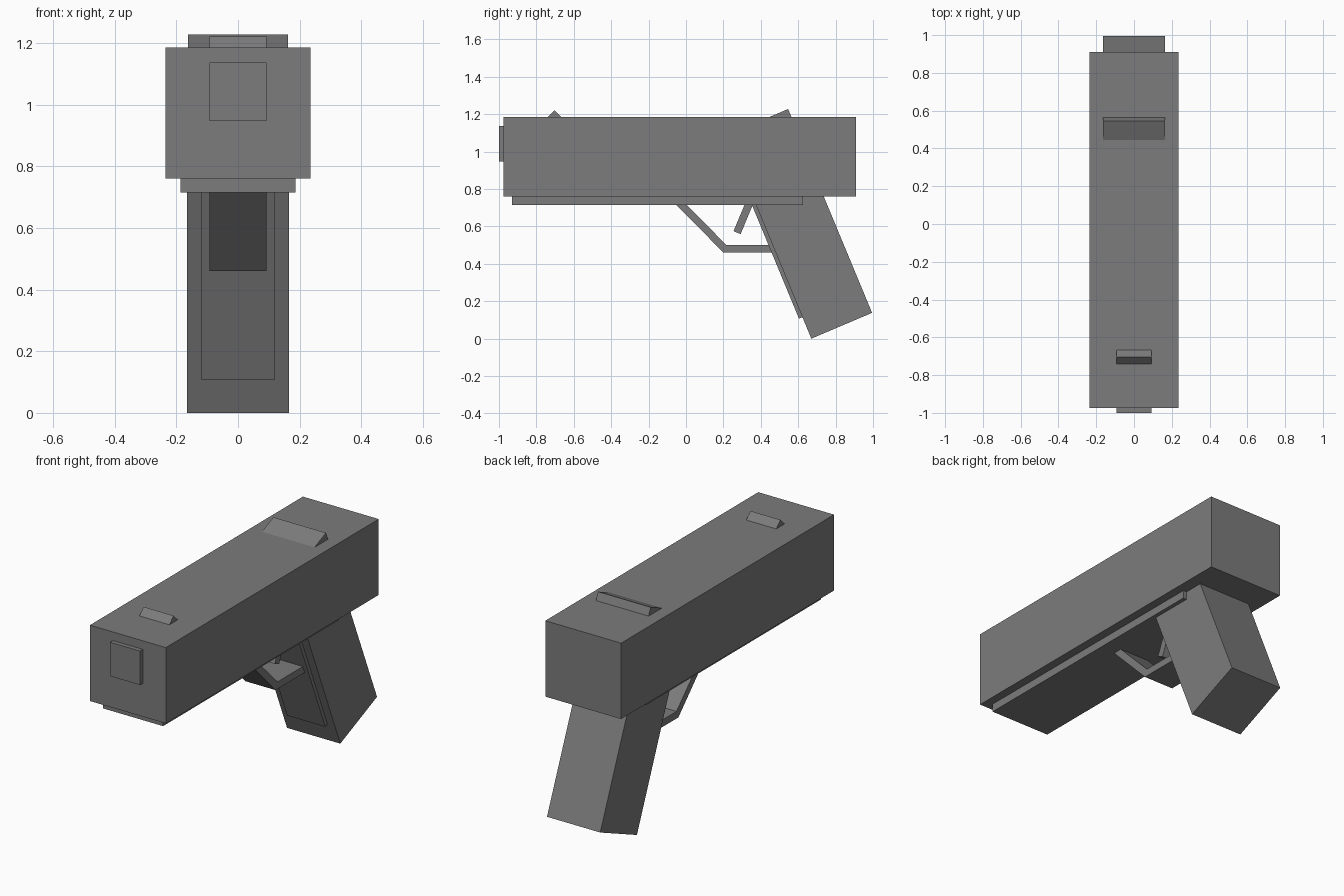
import bpy
import bmesh

cube = bpy.data.objects.get("Cube")
if cube:
    bpy.data.objects.remove(cube, do_unlink=True)

# Single grey material
grey = bpy.data.materials.new("plain grey")
grey.use_nodes = True
colour = (0.2, 0.2, 0.2, 1.0)
grey.diffuse_color = colour
grey.node_tree.nodes["Principled BSDF"].inputs["Base Color"].default_value = colour


def extrude_profile(name, profile, half_width):
    """Extrude a side outline of (y, z) points evenly across x."""
    bm = bmesh.new()
    face = bm.faces.new([bm.verts.new((-half_width, y, z)) for y, z in profile])
    result = bmesh.ops.extrude_face_region(bm, geom=[face])
    moved = [v for v in result["geom"] if isinstance(v, bmesh.types.BMVert)]
    bmesh.ops.translate(bm, verts=moved, vec=(2 * half_width, 0, 0))
    bmesh.ops.recalc_face_normals(bm, faces=bm.faces)
    mesh = bpy.data.meshes.new(name)
    bm.to_mesh(mesh)
    bm.free()
    mesh.materials.append(grey)
    obj = bpy.data.objects.new(name, mesh)
    bpy.context.collection.objects.link(obj)
    return obj


def box(name, y0, y1, z0, z1, half_width):
    return extrude_profile(name, [(y0, z0), (y1, z0), (y1, z1), (y0, z1)], half_width)


# Upper body
box("slide", -0.975, 0.91, 0.76, 1.185, 0.235)
box("frame_rail", -0.93, 0.625, 0.715, 0.77, 0.187)
box("muzzle_block", -1.0, -0.96, 0.947, 1.137, 0.093)

# Sights
extrude_profile("front_sight", [(-0.75, 1.175), (-0.703, 1.222), (-0.656, 1.175)], 0.093)
extrude_profile("rear_sight", [(0.422, 1.175), (0.546, 1.228), (0.568, 1.175)], 0.163)

# Raked grip with a raised front strap
extrude_profile("grip", [(0.67, 0.0), (0.995, 0.138), (0.72, 0.8), (0.339, 0.8)], 0.165)
extrude_profile("grip_front_strap",
                [(0.604, 0.107), (0.66, 0.13), (0.41, 0.73), (0.346, 0.73)], 0.118)

# Trigger and its guard
extrude_profile("trigger_guard",
                [(-0.066, 0.73), (0.2, 0.46), (0.5, 0.46),
                 (0.5, 0.5), (0.217, 0.5), (-0.012, 0.73)], 0.093)
extrude_profile("trigger", [(0.319, 0.73), (0.254, 0.575), (0.292, 0.559), (0.363, 0.73)], 0.05)
